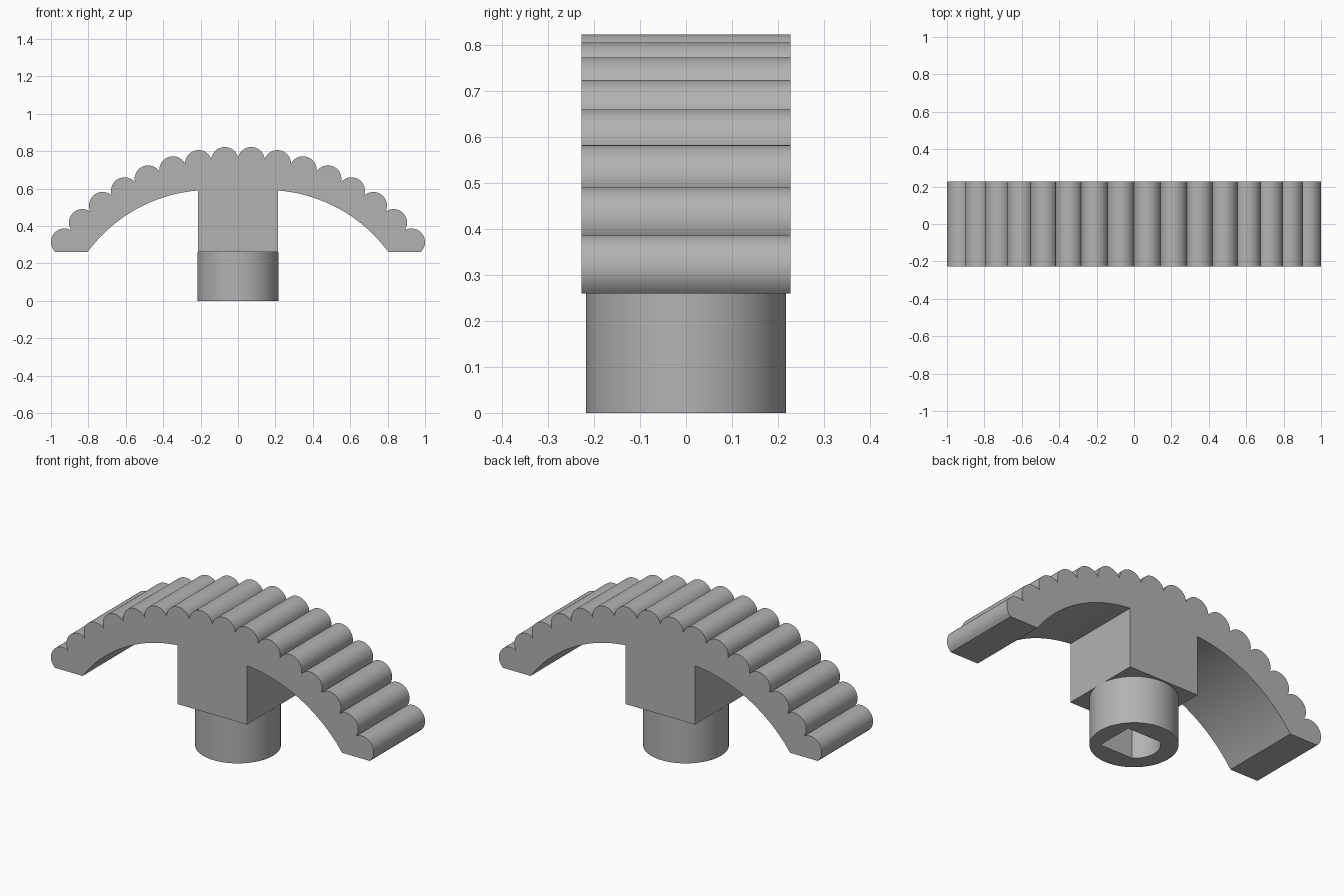
import bpy, bmesh, math
from math import sin, cos, pi, asin, acos, atan2, radians

cube = bpy.data.objects.get("Cube")
if cube:
    bpy.data.objects.remove(cube)

grey = bpy.data.materials.new("plain grey")
grey.use_nodes = True
colour = (0.45, 0.45, 0.45, 1)
grey.diffuse_color = colour
grey.node_tree.nodes["Principled BSDF"].inputs["Base Color"].default_value = colour


def prism(name, outline, axis_vec, place):
    """Extrude a closed 2D outline along axis_vec; place maps 2D to 3D."""
    bm = bmesh.new()
    face = bm.faces.new([bm.verts.new(place(a, b)) for a, b in outline])
    moved = bmesh.ops.extrude_face_region(bm, geom=[face])["geom"]
    bmesh.ops.translate(bm, vec=axis_vec,
                        verts=[v for v in moved if isinstance(v, bmesh.types.BMVert)])
    bmesh.ops.recalc_face_normals(bm, faces=bm.faces)
    mesh = bpy.data.meshes.new(name)
    bm.to_mesh(mesh)
    bm.free()
    mesh.materials.append(grey)
    obj = bpy.data.objects.new(name, mesh)
    bpy.context.collection.objects.link(obj)
    return obj


def smooth(obj):
    bpy.ops.object.select_all(action='DESELECT')
    obj.select_set(True)
    bpy.context.view_layer.objects.active = obj
    bpy.ops.object.shade_smooth_by_angle(angle=radians(30))


def arc(cx, cz, r, start, end, n):
    """Points on a circle; angles run clockwise from straight up."""
    steps = [start + (end - start) * i / n for i in range(n + 1)]
    return [(cx + r * sin(t), cz + r * cos(t)) for t in steps]


# Sizes
base_z, half_depth, stem_x, stem_top = 0.26, 0.227, 0.215, 0.59
ridge_r, sweep_r, sweep_z, step = 0.0725, 1.2026, -0.451, radians(6.73)
under_x, under_z, under_r = 0.15, -0.219, 0.811

# Right half of the handle outline: ridges along the top, from the middle out
half = []
reach = acos((sweep_r * sin(step / 2)) / ridge_r)
swing = pi / 2 - reach + step / 2
for k in range(8):
    a = (k + 0.5) * step
    cx, cz = sweep_r * sin(a), sweep_z + sweep_r * cos(a)
    stop = a + swing if k < 7 else acos((base_z - cz) / ridge_r)
    points = arc(cx, cz, ridge_r, a - swing, stop, 18)
    half += points if k == 0 else points[1:]

# Curved underside back to the stem, then down the stem
tip = acos((base_z - under_z) / under_r)
root = asin((stem_x - under_x) / under_r)
half += arc(under_x, under_z, under_r, tip, root, 32)
half.append((stem_x, base_z))

# Mirror the half outline and extrude it from front to back
half[0] = (0, half[0][1])
outline = half + [(-x, z) for x, z in reversed(half[1:])]
handle = prism("ridged_handle", outline, (0, 2 * half_depth, 0),
               lambda x, z: (x, -half_depth, z))
smooth(handle)

# Round collar below the stem
circle = arc(0, 0, 0.2175, 0, 2 * pi, 96)[:-1]
collar = prism("round_collar", circle, (0, 0, base_z), lambda x, y: (x, y, 0))

# Socket: square on one side, rounded on the other
bore, flat, side = 0.13, 0.125, 0.105
corner = asin(side / bore)
socket = arc(0, 0, bore, 1.5 * pi - corner, 1.5 * pi + corner, 24)
socket += [(flat, side), (flat, -side)]
cutter = prism("socket_cutter", socket, (0, 0, base_z + 0.1), lambda x, y: (x, y, -0.05))
cutter.hide_render = True

cut = collar.modifiers.new("socket", 'BOOLEAN')
cut.operation = 'DIFFERENCE'
cut.solver = 'EXACT'
cut.object = cutter
bpy.ops.object.select_all(action='DESELECT')
bpy.context.view_layer.objects.active = collar
collar.select_set(True)
bpy.ops.object.modifier_apply(modifier=cut.name)
bpy.data.objects.remove(cutter)
smooth(collar)
